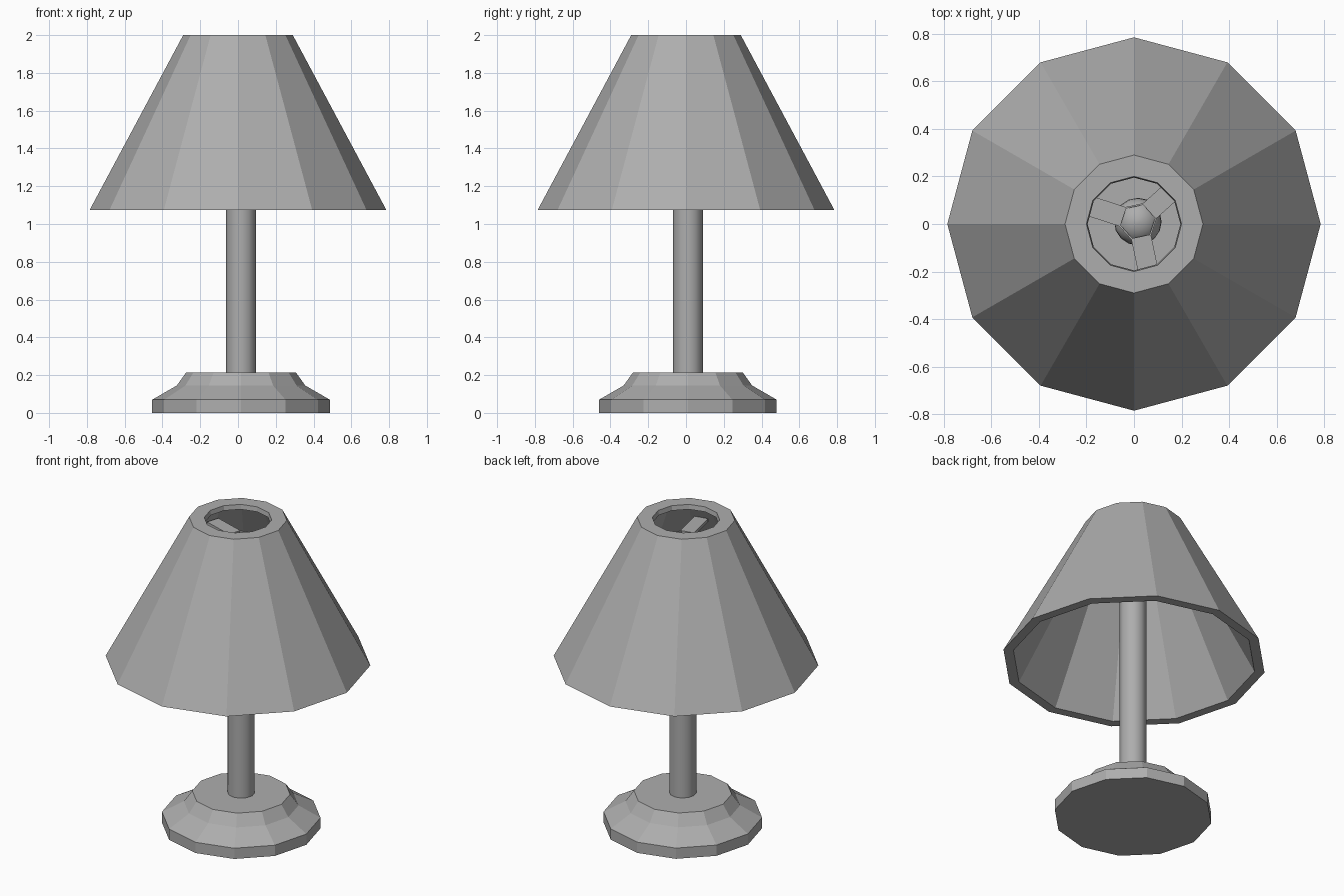
import bpy, bmesh, math
from mathutils import Matrix, Vector

default = bpy.data.objects.get("Cube")
if default:
    bpy.data.objects.remove(default, do_unlink=True)

grey = bpy.data.materials.new("plain grey")
grey.use_nodes = True
colour = (0.42, 0.42, 0.42, 1)
grey.diffuse_color = colour
grey.node_tree.nodes["Principled BSDF"].inputs["Base Color"].default_value = colour

STEM = Vector((0.016, 0.01, 0))  # axis of the base, stem and bulb


def finish(name, bm, location, smooth):
    """Turn a bmesh into a named, coloured object."""
    bmesh.ops.recalc_face_normals(bm, faces=bm.faces)
    mesh = bpy.data.meshes.new(name)
    bm.to_mesh(mesh)
    bm.free()
    mesh.materials.append(grey)
    obj = bpy.data.objects.new(name, mesh)
    obj.location = location
    bpy.context.collection.objects.link(obj)
    if smooth:
        bpy.ops.object.select_all(action="DESELECT")
        obj.select_set(True)
        bpy.context.view_layer.objects.active = obj
        bpy.ops.object.shade_smooth_by_angle(angle=math.radians(40))
    return obj


def lathe(name, profile, sides=12, location=(0, 0, 0), closed=False, turn=0, smooth=False):
    """Revolve a (radius, height) profile; open profiles get end caps."""
    bm = bmesh.new()
    rings = []
    for r, z in profile:
        angles = [turn + math.tau * i / sides for i in range(sides)]
        rings.append([bm.verts.new((r * math.cos(a), r * math.sin(a), z)) for a in angles])
    pairs = list(zip(rings, rings[1:]))
    if closed:
        pairs.append((rings[-1], rings[0]))
    else:
        bm.faces.new(rings[0])
        bm.faces.new(rings[-1])
    for low, high in pairs:
        for i in range(sides):
            j = (i + 1) % sides
            bm.faces.new((low[i], low[j], high[j], high[i]))
    return finish(name, bm, location, smooth)


# Stepped foot and round stem
lathe("base", [(0.47, 0), (0.47, 0.07), (0.34, 0.145), (0.29, 0.215)], location=STEM)
lathe("stem", [(0.08, 0.2), (0.08, 1.72)], location=STEM, smooth=True)

# Thick hollow shade with an inward lip around the top opening
lathe("shade", [(0.785, 1.075), (0.29, 2), (0.2, 2), (0.195, 1.97), (0.25, 1.96),
                (0.725, 1.075)], closed=True)

# Rounded bulb on the stem
bulb = [(0.06, 1.7)]
for step in range(10):
    a = math.radians(-45 + step * 14.5)
    bulb.append((0.1 * math.cos(a), 1.79 + 0.1 * math.sin(a)))
lathe("bulb", bulb, sides=16, location=STEM, smooth=True)

# Six-sided collar with three flat arms reaching the shade wall
first = math.radians(42)
lathe("collar", [(0.082, 1.865), (0.082, 1.887), (0.074, 1.887), (0.074, 1.865)],
      sides=6, location=STEM, closed=True, turn=first + math.pi / 6)
for i in range(3):
    bm = bmesh.new()
    bmesh.ops.create_cube(bm, size=1)
    shape = Matrix.Translation((0.175, 0, 1.876)) @ Matrix.Diagonal((0.21, 0.085, 0.022, 1))
    bm.transform(Matrix.Rotation(first + i * math.tau / 3, 4, "Z") @ shape)
    finish(f"shade_arm_{i + 1}", bm, STEM, False)
